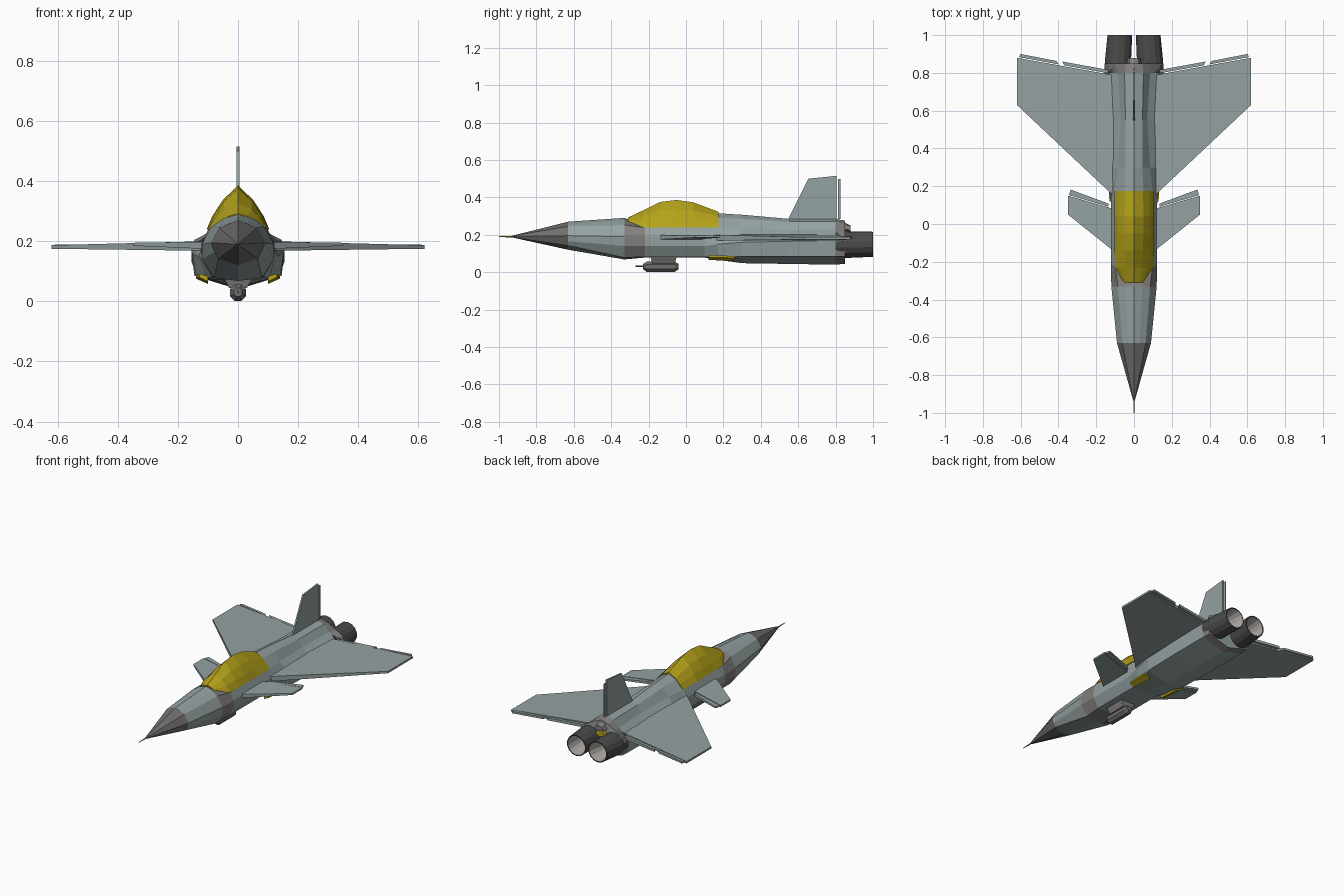
import bpy, bmesh, math

if "Cube" in bpy.data.objects:
    bpy.data.objects.remove(bpy.data.objects["Cube"])


def mat(name, r, g, b):
    m = bpy.data.materials.new(name)
    m.diffuse_color = (r, g, b, 1)
    m.use_nodes = True
    m.node_tree.nodes["Principled BSDF"].inputs["Base Color"].default_value = m.diffuse_color
    return m


SKIN = mat("skin", .30, .36, .36)
DARK = mat("dark_grey", .16, .155, .15)
METAL = mat("engine_metal", .07, .07, .07)
LINER = mat("exhaust_liner", .42, .40, .38)
PANEL = mat("panel_grey", .22, .21, .20)
GOLD = mat("gold", .45, .36, .01)


def make(name, verts, faces, mats, mirror=False, face_mats=None):
    me = bpy.data.meshes.new(name)
    me.from_pydata(verts, [], faces)
    for m in mats:
        me.materials.append(m)
    if face_mats:
        for p, i in zip(me.polygons, face_mats):
            p.material_index = i
    bm = bmesh.new()
    bm.from_mesh(me)
    bmesh.ops.recalc_face_normals(bm, faces=bm.faces)
    bm.to_mesh(me)
    bm.free()
    ob = bpy.data.objects.new(name, me)
    bpy.context.collection.objects.link(ob)
    if mirror:
        ob.modifiers.new("mirror", 'MIRROR').use_mirror_merge = False
    return ob


def skin_rings(name, rings, mats, seg_mats=None, caps=(True, True), mirror=False):
    """Join a list of equal closed rings into a tube."""
    n = len(rings[0])
    verts = [v for r in rings for v in r]
    faces, fm = [], []
    for k in range(len(rings) - 1):
        for i in range(n):
            j = (i + 1) % n
            faces.append((k*n+i, k*n+j, (k+1)*n+j, (k+1)*n+i))
            fm.append(seg_mats[k] if seg_mats else 0)
    for on, k in zip(caps, (0, len(rings) - 1)):
        if on:
            faces.append(tuple(range(k*n, k*n+n)))
            fm.append(fm[0] if k == 0 else fm[-1])
    return make(name, verts, faces, mats, mirror, fm)


def loft(name, sections, mats, seg_mats=None):
    """Sections are (y, half profile from top centre to bottom centre)."""
    rings = []
    for y, half in sections:
        full = half + [(-x, z) for x, z in half[-2:0:-1]]
        rings.append([(x, y, z) for x, z in full])
    return skin_rings(name, rings, mats, seg_mats)


def tube(name, stations, sides, mats, seg_mats=None, caps=(True, True), mirror=False):
    """Stations are (x, y, z, radius) along y."""
    rings = []
    for x, y, z, r in stations:
        a = [math.tau * (i + .5) / sides for i in range(sides)]
        rings.append([(x + r*math.cos(t), y, z + r*math.sin(t)) for t in a])
    return skin_rings(name, rings, mats, seg_mats, caps, mirror)


def surface(name, outline, z0, z1, t0, t1, x_tip):
    """Mirrored flat flying surface whose height and thickness taper outward."""
    n, verts = len(outline), []
    for s in (-.5, .5):
        for x, y in outline:
            f = x / x_tip
            verts.append((x, y, z0 + (z1-z0)*f + s*(t0 + (t1-t0)*f)))
    faces = [tuple(range(n)), tuple(range(n, 2*n))]
    faces += [(i, (i+1) % n, n+(i+1) % n, n+i) for i in range(n)]
    return make(name, verts, faces, [SKIN], True)


def upright(name, outline, t):
    """Thin plate standing in the yz plane."""
    return skin_rings(name, [[(x, y, z) for y, z in outline] for x in (-t, t)], [SKIN])


# Nose cone and probe
front = [(0, .27), (.062, .245), (.09, .195), (.065, .142), (0, .12)]
tip = [(x*.03, .19 + (z-.19)*.03) for x, z in front]
loft("nose_cone", [(-.94, tip), (-.63, front)], [DARK])
tube("nose_probe", [(0, -1, .19, .002), (0, -.92, .19, .005)], 6, [GOLD])

# Fuselage
low = [(0, .25), (.05, .248), (.1, .238), (.122, .19), (.12, .14), (.085, .082), (0, .078)]
loft("fuselage", [
    (-.63, [(0, .27), (.031, .258), (.062, .245), (.09, .195), (.078, .165), (.065, .142), (0, .12)]),
    (-.33, [(0, .29), (.045, .278), (.085, .252), (.12, .19), (.12, .14), (.08, .078), (0, .068)]),
    (-.22, low),
    (.10, low),
    (.17, [(0, .315), (.05, .29), (.1, .238), (.12, .19), (.13, .15), (.105, .075), (0, .066)]),
    (.30, [(0, .307), (.045, .285), (.085, .235), (.118, .195), (.152, .16), (.14, .085), (0, .048)]),
    (.55, [(0, .285), (.045, .27), (.07, .225), (.116, .195), (.155, .165), (.145, .085), (0, .044)]),
    (.80, [(0, .285), (.05, .272), (.085, .23), (.12, .2), (.155, .17), (.145, .085), (0, .04)]),
    (.85, [(0, .275), (.045, .26), (.10, .228), (.145, .205), (.155, .165), (.14, .085), (0, .045)]),
], [SKIN, PANEL], [0, 1, 0, 0, 0, 0, 0, 1])

# Canopy
loft("canopy", [
    (-.31, [(0, .292), (.03, .284), (.045, .275), (.055, .262), (0, .25)]),
    (-.23, [(0, .33), (.045, .305), (.075, .278), (.1, .24), (0, .23)]),
    (-.14, [(0, .375), (.048, .332), (.082, .282), (.103, .24), (0, .23)]),
    (-.05, [(0, .386), (.05, .338), (.085, .285), (.104, .24), (0, .23)]),
    (.04, [(0, .373), (.05, .33), (.083, .282), (.104, .24), (0, .23)]),
    (.175, [(0, .322), (.048, .297), (.08, .265), (.102, .24), (0, .23)]),
], [GOLD])

# Wings with elevons
surface("wings", [(.08, .11), (.12, .16), (.62, .63), (.62, .88), (.12, .79), (.08, .78)],
        .185, .181, .036, .012, .62)
surface("inner_elevons", [(.13, .797), (.37, .84), (.38, .86), (.13, .815)], .185, .183, .02, .012, .62)
surface("outer_elevons", [(.40, .845), (.61, .884), (.60, .90), (.41, .863)], .185, .183, .016, .012, .62)

# Canards with flaps
surface("canards", [(.1, -.15), (.125, -.13), (.35, .05), (.35, .15), (.125, .085), (.1, .08)],
        .185, .19, .03, .01, .35)
surface("canard_flaps", [(.135, .092), (.345, .153), (.335, .182), (.135, .108)],
        .185, .19, .02, .01, .35)

# Tail fin and rudder
upright("tail_fin", [(.54, .27), (.655, .5), (.805, .515), (.805, .27)], .005)
upright("rudder", [(.812, .285), (.812, .497), (.827, .497), (.827, .285)], .003)

# Tail fairing
loft("tail_fairing", [
    (.80, [(0, .287), (.03, .275), (.045, .235), (0, .2)]),
    (.88, [(0, .25), (.022, .245), (.035, .225), (0, .215)]),
], [PANEL])
loft("tail_lamp", [
    (.84, [(0, .235), (.03, .222), (.04, .19), (0, .165)]),
    (.872, [(0, .222), (.02, .215), (.03, .19), (0, .175)]),
], [GOLD])

# Engine nozzles, open at the back with a pale liner
tube("engine_nozzles", [
    (.087, .80, .147, .07), (.085, .86, .147, .071), (.075, 1.0, .149, .067),
    (.075, 1.0, .149, .061), (.083, .87, .147, .045),
], 14, [METAL, LINER], [0, 0, 0, 1], mirror=True)

# Gold trim strips on the intake undersides
make("intake_trim", [(.10, .12, .084), (.13, .12, .092), (.14, .26, .086), (.10, .26, .068),
                     (.10, .12, .066), (.13, .12, .080), (.14, .26, .076), (.10, .26, .058)],
     [(0, 1, 2, 3), (4, 5, 6, 7), (0, 1, 5, 4), (1, 2, 6, 5), (2, 3, 7, 6), (3, 0, 4, 7)],
     [GOLD], True)

# Belly pod with pylon and barrel
skin_rings("pod_pylon", [
    [(-.05, -.19, z), (.05, -.19, z), (.05, -.05, z), (-.05, -.05, z)] if z > .06 else
    [(-.03, -.18, z), (.03, -.18, z), (.03, -.06, z), (-.03, -.06, z)]
    for z in (.045, .085)], [PANEL])
tube("belly_pod", [(0, -.23, .03, .015), (0, -.21, .0285, .0295),
                   (0, -.06, .0285, .0295), (0, -.04, .03, .016)], 8, [DARK])
tube("pod_barrel", [(0, -.27, .032, .004), (0, -.22, .032, .004)], 6, [DARK])
